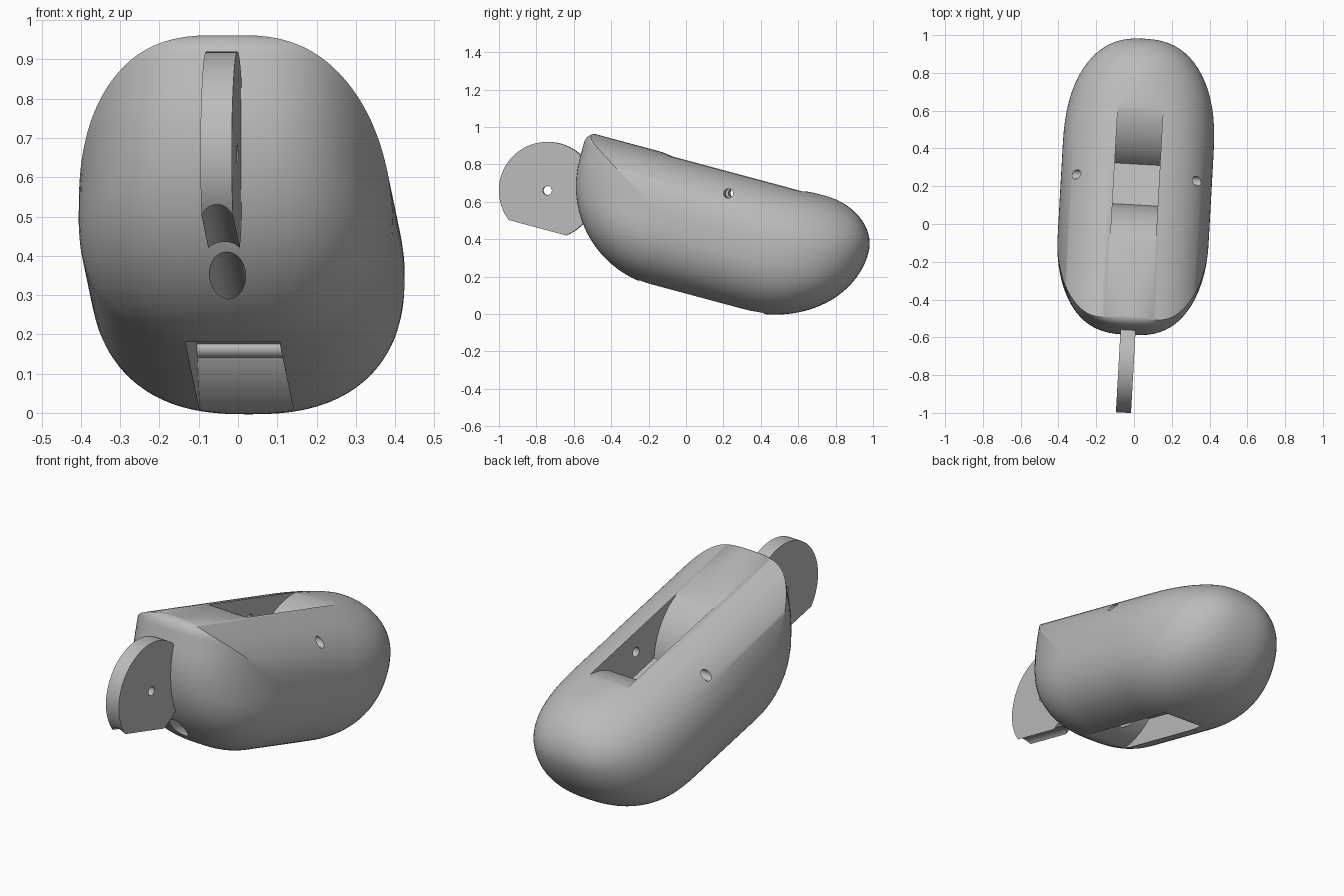
import bpy, bmesh, math
from math import sin, cos, sqrt, pi, radians, asin
from mathutils import Matrix

cube = bpy.data.objects.get("Cube")
if cube:
    bpy.data.objects.remove(cube, do_unlink=True)

grey = bpy.data.materials.new("plain grey")
grey.use_nodes = True
tone = (0.5, 0.5, 0.5, 1)
grey.diffuse_color = tone
grey.node_tree.nodes["Principled BSDF"].inputs["Base Color"].default_value = tone

# Whole model is pitched nose-up and slightly yawed
TILT = Matrix.Rotation(radians(-3.2), 4, 'Z') @ Matrix.Rotation(radians(-15), 4, 'X')
MID, HALF_H, HALF_W = 0.45, 0.353, 0.4


def make_object(name, bm):
    bmesh.ops.recalc_face_normals(bm, faces=bm.faces)
    mesh = bpy.data.meshes.new(name)
    bm.to_mesh(mesh)
    bm.free()
    mesh.materials.append(grey)
    obj = bpy.data.objects.new(name, mesh)
    bpy.context.collection.objects.link(obj)
    return obj


def slab(name, outline, half_x):
    """Extrude a (y, z) outline across x."""
    bm = bmesh.new()
    sides = [[bm.verts.new((x, y, z)) for y, z in outline] for x in (-half_x, half_x)]
    for side in sides:
        bm.faces.new(side)
    n = len(outline)
    for i in range(n):
        j = (i + 1) % n
        bm.faces.new((sides[0][i], sides[0][j], sides[1][j], sides[1][i]))
    return make_object(name, bm)


def rod(name, axis, radius, length, centre):
    bm = bmesh.new()
    turn = Matrix.Rotation(pi / 2, 4, 'Y' if axis == 'X' else 'X')
    bmesh.ops.create_cone(bm, cap_ends=True, segments=40, radius1=radius, radius2=radius,
                          depth=length, matrix=Matrix.Translation(centre) @ turn)
    return make_object(name, bm)


def cut(target, cutter):
    mod = target.modifiers.new("cut", 'BOOLEAN')
    mod.operation, mod.solver, mod.object = 'DIFFERENCE', 'EXACT', cutter
    bpy.context.view_layer.objects.active = target
    bpy.ops.object.modifier_apply(modifier=mod.name)
    bpy.data.objects.remove(cutter, do_unlink=True)


def arc(cy, cz, r, start, end, steps):
    return [(cy + r * cos(start + (end - start) * i / steps),
             cz + r * sin(start + (end - start) * i / steps)) for i in range(steps + 1)]


def root(v):
    return sqrt(max(0.0, 1 - v * v))


# Body: stacked plan contours, blunt nose at the front and a dome at the back
def nose_end(w):
    if w < 0.65:
        return -0.213 - 0.55 * root((0.65 - w) / 0.55)
    return -0.763 + 0.05 * (1 - root(max(0, (w - 0.74) / 0.063)))


def tail_end(w):
    if w < 0.57:
        return 0.285 + 0.573 * root((0.57 - w) / 0.473)
    return 0.56 + 0.298 * root((w - 0.57) / 0.233)


def contour(w):
    half = HALF_W * (1 - abs((w - MID) / HALF_H) ** 2.3) ** (1 / 2.3)
    limit = half if w < MID else HALF_W
    steps, pts = 36, []
    for i in range(steps + 1):                       # tail, right to left
        a = pi * i / steps
        x = half * math.copysign(abs(cos(a)) ** 0.8, cos(a))
        pts.append((x, 0.285 + (tail_end(w) - 0.285) * abs(sin(a)) ** 0.8, w))
    for i in range(steps + 1):                       # nose, left to right
        x = -half * cos(pi * i / steps)
        depth = sqrt(max(0, 1 - min(1, abs(x) / limit) ** 2.8))
        pts.append((x, -0.213 + (nose_end(w) + 0.213) * depth, w))
    return pts


bm = bmesh.new()
layers = 56
rings = []
for k in range(layers + 1):
    t = 0.03 + (pi - 0.06) * k / layers
    rings.append([bm.verts.new(p) for p in contour(MID - HALF_H * cos(t))])
count = len(rings[0])
for low, high in zip(rings, rings[1:]):
    for i in range(count):
        j = (i + 1) % count
        bm.faces.new((low[i], low[j], high[j], high[i]))
bm.faces.new(rings[0])
bm.faces.new(rings[-1])
bmesh.ops.remove_doubles(bm, verts=bm.verts, dist=1e-5)
body = make_object("body", bm)

# Slots above and below the web, with rolled ends
FRONT, BACK = -0.38, 0.51
for sign, floor in ((1, 0.566), (-1, 0.24)):
    stop = asin((floor - MID) / HALF_H)
    top = MID + sign * 0.5
    outline = [(FRONT, top)]
    outline += arc(FRONT, MID, HALF_H, sign * pi / 2, stop, 24)
    outline += arc(BACK, MID, HALF_H, pi - stop, pi - sign * pi / 2, 24)
    outline += [(BACK, top)]
    cut(body, slab("slot_cutter", outline, 0.12))

# Pin hole through the sides and cord hole in the nose
cut(body, rod("pin_cutter", 'X', 0.025, 1.2, (0, 0.07, 0.686)))
cut(body, rod("cord_cutter", 'Y', 0.046, 0.85, (0, -0.525, 0.217)))

# Cross bar at the back of the lower slot
bar = rod("cross_bar", 'X', 0.024, 0.25, (0, 0.24, 0.235))

# Disc on the nose: flat underside, cord groove and centre hole
DY, DZ, DR = -0.886, 0.446, 0.26
low = asin((0.24 - DZ) / DR)
disc = slab("nose_disc", arc(DY, DZ, DR, low, pi - low, 72), 0.04)
cut(disc, rod("groove_cutter", 'Y', 0.046, 1.0, (0, DY, 0.217)))
cut(disc, rod("disc_hole_cutter", 'X', 0.024, 0.4, (0, DY, DZ)))

for obj, angle in ((body, 40), (bar, 30), (disc, 30)):
    obj.data.transform(TILT)
    bpy.ops.object.select_all(action='DESELECT')
    obj.select_set(True)
    bpy.context.view_layer.objects.active = obj
    bpy.ops.object.shade_smooth_by_angle(angle=radians(angle))
